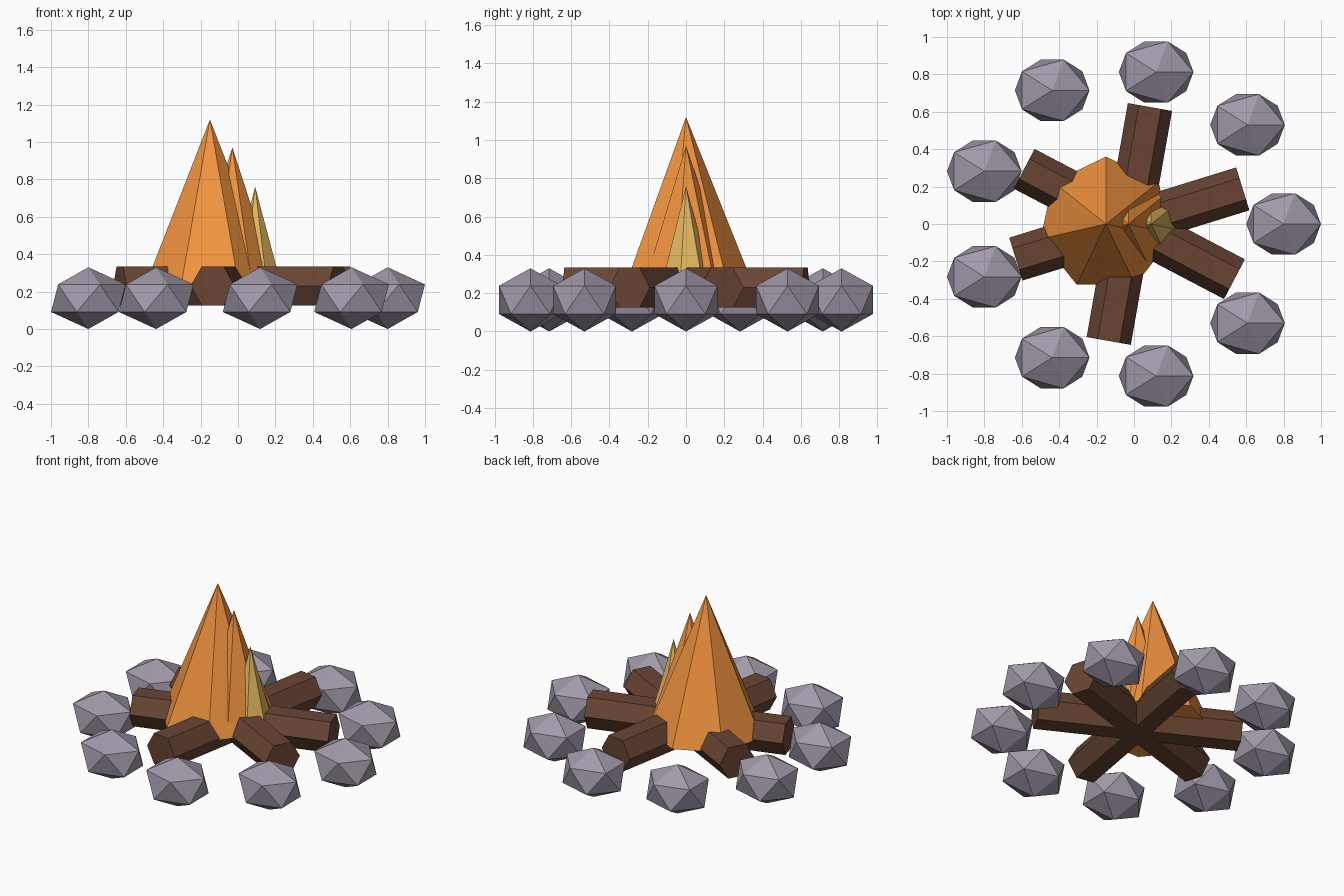
import bpy
from math import radians, cos, sin, pi

if "Cube" in bpy.data.objects:
    bpy.data.objects.remove(bpy.data.objects["Cube"])

CX = -0.025  # centre of the stone ring and log pile


def material(name, rgb):
    m = bpy.data.materials.new(name)
    m.diffuse_color = (*rgb, 1)
    m.use_nodes = True
    m.node_tree.nodes["Principled BSDF"].inputs["Base Color"].default_value = m.diffuse_color
    return m


stone = material("stone", (0.36, 0.32, 0.40))
bark = material("bark", (0.14, 0.06, 0.034))
orange = material("orange flame", (0.90, 0.30, 0.05))
yellow = material("yellow flame", (0.80, 0.50, 0.12))


def finish(name, mat):
    ob = bpy.context.object
    ob.name = name
    ob.data.materials.append(mat)
    return ob


# Ring of nine squashed, faceted stones
for i in range(9):
    a = radians(40 * i)
    bpy.ops.mesh.primitive_ico_sphere_add(
        subdivisions=1, radius=1,
        location=(CX + 0.825 * cos(a), 0.825 * sin(a), 0.165))
    ob = finish(f"stone_{i + 1}", stone)
    ob.scale = (0.223, 0.193, 0.165)

# Three hexagonal logs crossing at the centre, flat side up
for i, deg in enumerate((17.2, 80, 152.3)):
    bpy.ops.mesh.primitive_cylinder_add(
        vertices=6, radius=0.12, depth=1.27, location=(CX, 0, 0.23),
        rotation=(pi / 2, 0, radians(deg + 90)))
    ob = finish(f"log_{i + 1}", bark)
    # turn the section so its corners point sideways
    for v in ob.data.vertices:
        x, y = v.co.x, v.co.y
        v.co.x, v.co.y = y, -x

# Three seven-sided flame cones, stepping down to the right
flames = (("large_flame", -0.15, 0.36, 0.90, orange),
          ("medium_flame", -0.03, 0.25, 0.75, orange),
          ("small_flame", 0.092, 0.147, 0.54, yellow))
for name, x, r, h, mat in flames:
    bpy.ops.mesh.primitive_cone_add(vertices=7, radius1=r, radius2=0, depth=h,
                                    location=(x, 0, 0.22 + h / 2))
    finish(name, mat)
